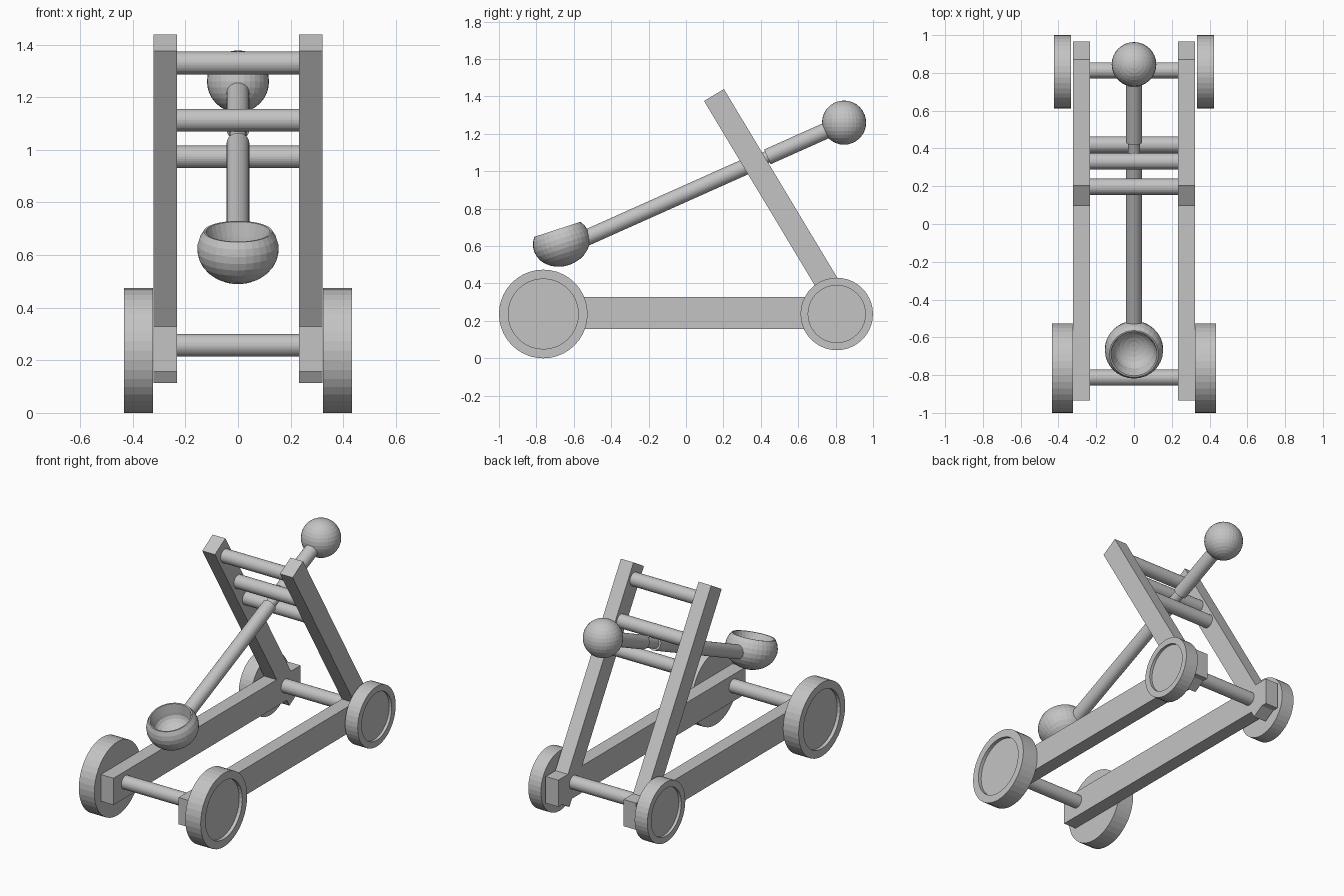
import bpy, bmesh
from math import sin, cos, pi, radians
from mathutils import Vector, Matrix

cube = bpy.data.objects.get("Cube")
if cube:
    bpy.data.objects.remove(cube, do_unlink=True)

grey = bpy.data.materials.new("plain_grey")
grey.use_nodes = True
COLOUR = (0.55, 0.55, 0.55, 1)
grey.diffuse_color = COLOUR
grey.node_tree.nodes["Principled BSDF"].inputs["Base Color"].default_value = COLOUR


def finish(name, bm, matrix):
    """Place the mesh, fix its normals and link it as an object."""
    bmesh.ops.transform(bm, matrix=matrix, verts=bm.verts)
    bmesh.ops.recalc_face_normals(bm, faces=bm.faces)
    mesh = bpy.data.meshes.new(name)
    bm.to_mesh(mesh)
    bm.free()
    mesh.materials.append(grey)
    obj = bpy.data.objects.new(name, mesh)
    bpy.context.collection.objects.link(obj)
    return obj


def beam(name, centre, size, tilt=0):
    bm = bmesh.new()
    bmesh.ops.create_cube(bm, size=1)
    finish(name, bm, Matrix.Translation(centre) @ Matrix.Rotation(tilt, 4, 'X')
           @ Matrix.Diagonal((*size, 1)))


def lathe(name, profile, origin, axis, steps=32):
    """Revolve (height, radius) points about an axis through origin."""
    bm = bmesh.new()
    verts = [bm.verts.new((r, 0, h)) for h, r in profile]
    edges = [bm.edges.new(pair) for pair in zip(verts, verts[1:])]
    bmesh.ops.spin(bm, geom=verts + edges, cent=(0, 0, 0), axis=(0, 0, 1),
                   angle=2 * pi, steps=steps)
    bmesh.ops.remove_doubles(bm, verts=bm.verts, dist=0.0005)
    turn = Vector((0, 0, 1)).rotation_difference(Vector(axis)).to_matrix().to_4x4()
    finish(name, bm, Matrix.Translation(origin) @ turn)


def rod(name, start, end, radius):
    start, end = Vector(start), Vector(end)
    length = (end - start).length
    lathe(name, [(0, 0), (0, radius), (length, radius), (length, 0)], start, end - start)


ROD = 0.043
WHEEL_Z = 0.237

# Side frames and wheels, one set per side
for side, s in (("left", 1), ("right", -1)):
    beam(f"{side}_base_beam", (s * 0.277, 0.016, 0.243), (0.09, 1.903, 0.172))
    beam(f"{side}_upright", (s * 0.277, 0.529, 0.776), (0.09, 0.124, 1.473), radians(31))
    for place, y, size in (("front", -0.763, 1), ("back", 0.806, 0.817)):
        r, half = 0.237 * size, 0.055 * size
        floor = half - 0.022 * size
        lathe(f"{side}_{place}_wheel",
              [(-half, 0), (-half, r), (half, r), (half, r * 0.79),
               (floor, r * 0.79), (floor, 0)],
              (s * 0.379, y, WHEEL_Z), (s, 0, 0), 40)

# Axles and the crossbars between the uprights
for name, y, z in (("front_axle", -0.813, 0.257), ("back_axle", 0.813, 0.257),
                   ("top_crossbar", 0.197, 1.33), ("middle_crossbar", 0.332, 1.113),
                   ("lower_crossbar", 0.42, 0.973)):
    rod(name, (-0.235, y, z), (0.235, y, z), ROD)


# Throwing arm: long shaft, narrow neck, rear shaft and counterweight
def on_arm(y):
    return (0, y, 1.26 + 0.447 * (y - 0.845))


rod("arm_shaft", on_arm(-0.54), on_arm(0.32), ROD)
rod("arm_neck", on_arm(0.31), on_arm(0.45), 0.032)
rod("arm_rear_shaft", on_arm(0.435), on_arm(0.82), ROD)

bm = bmesh.new()
bmesh.ops.create_uvsphere(bm, u_segments=32, v_segments=16, radius=0.118)
finish("counterweight_ball", bm, Matrix.Translation(on_arm(0.845)))

# Bucket: flattened bowl, cut open at the top, with a stepped hollow
outer = [(-0.13 * cos(a), 0.155 * sin(a))
         for a in (radians(123) * i / 10 for i in range(11))]
inner = [(0.07, 0.122), (0.016, 0.108)]
hollow = [(0.016 - 0.07 * sin(a), 0.108 * cos(a)) for a in (pi / 2 * i / 6 for i in range(1, 7))]
lathe("bucket", outer + inner + hollow, (0, -0.666, 0.622), (0, -sin(radians(18)), cos(radians(18))))
